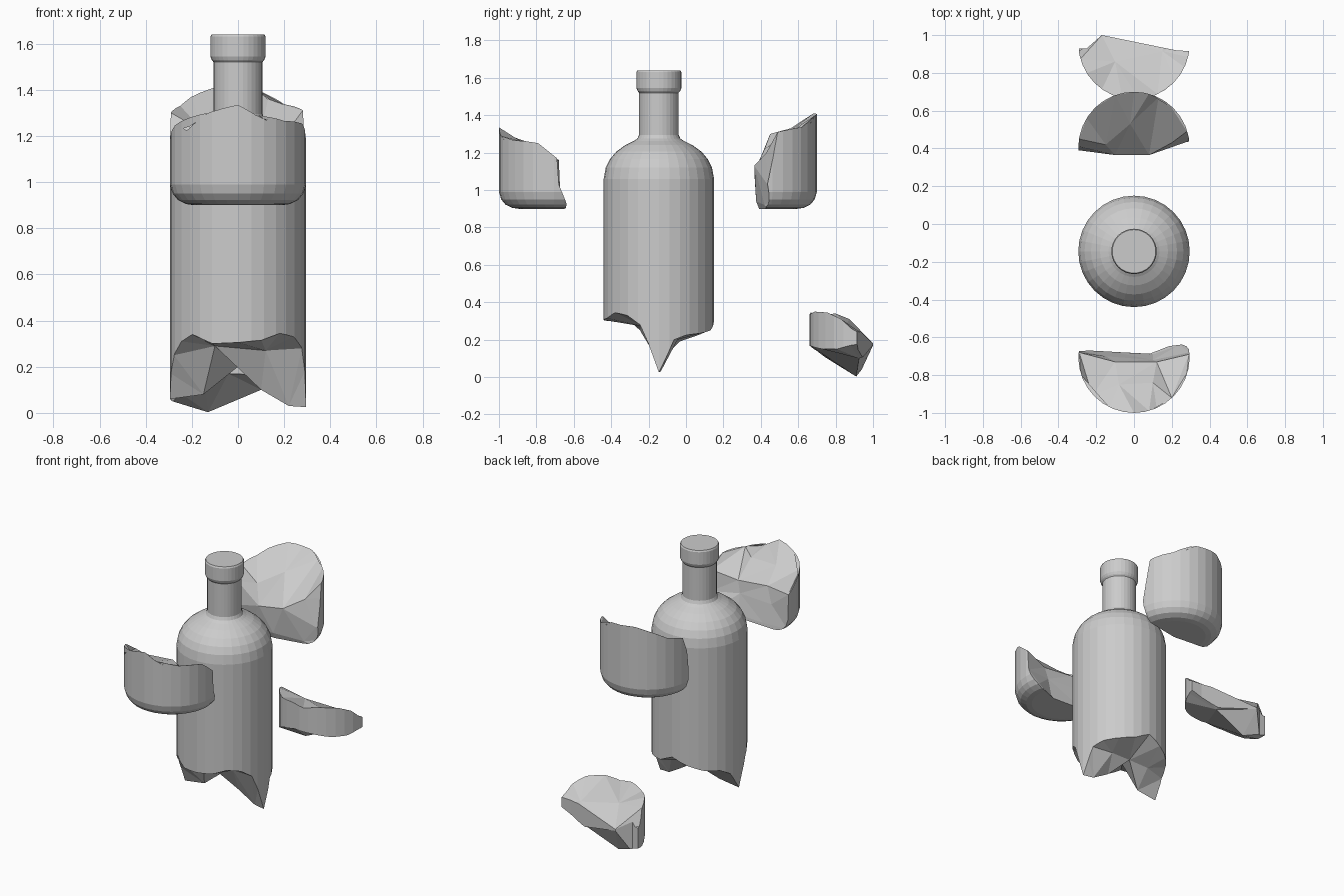
import bpy, bmesh
from math import cos, sin, radians, pi
from mathutils import Vector
from mathutils.geometry import delaunay_2d_cdt

R = 0.295


def lathe(name, profile, y, sides=32):
    """Revolve (radius, z) pairs into a closed solid centred at (0, y)."""
    bm = bmesh.new()
    rings = [[bm.verts.new((r * cos(2 * pi * i / sides), y + r * sin(2 * pi * i / sides), z))
              for i in range(sides)] for r, z in profile]
    for a, b in zip(rings, rings[1:]):
        for i in range(sides):
            j = (i + 1) % sides
            bm.faces.new((a[i], a[j], b[j], b[i]))
    bm.faces.new(rings[0][::-1])
    bm.faces.new(rings[-1])
    return finish(name, bm)


def finish(name, bm):
    bmesh.ops.recalc_face_normals(bm, faces=bm.faces[:])
    me = bpy.data.meshes.new(name)
    bm.to_mesh(me)
    bm.free()
    ob = bpy.data.objects.new(name, me)
    bpy.context.collection.objects.link(ob)
    return ob


def break_off(ob, points, axis, far):
    """Keep the part of ob between a jagged height surface and the level 'far'."""
    flat = [Vector((p[0], p[1])) for p in points]
    out = delaunay_2d_cdt(flat, [], [], 0, 1e-5)
    bm = bmesh.new()

    def place(a, b, h):
        return (a, b, h) if axis == 2 else (a, h, b)
    verts = [bm.verts.new(place(v.x, v.y, points[out[3][i][0]][2])) for i, v in enumerate(out[0])]
    for f in out[2]:
        bm.faces.new([verts[i] for i in f])
    ext = bmesh.ops.extrude_face_region(bm, geom=bm.faces[:], use_keep_orig=True)
    for v in ext["geom"]:
        if isinstance(v, bmesh.types.BMVert):
            v.co[axis] = far
    cutter = finish("fracture_cutter", bm)
    cutter.hide_render = True
    mod = ob.modifiers.new("break", 'BOOLEAN')
    mod.operation, mod.solver, mod.object = 'INTERSECT', 'EXACT', cutter
    bpy.context.view_layer.objects.active = ob
    bpy.ops.object.modifier_apply(modifier=mod.name)
    bpy.data.objects.remove(cutter)


def rim_points(rim, y, inner):
    """Polar rim heights carried outward, plus interior points around centre y."""
    pts = [(r * cos(radians(a)), y + r * sin(radians(a)), z) for a, z in rim for r in (R, 0.5)]
    return pts + [(x, y + dy, z) for x, dy, z in inner]


# Main bottle: body, shoulder, neck and stopper ring
bottle = lathe("bottle_upper", [
    (R, -0.1), (R, 1.06), (0.284, 1.12), (0.262, 1.165), (0.228, 1.205), (0.18, 1.24),
    (0.135, 1.262), (0.115, 1.275), (0.106, 1.295), (0.106, 1.52), (0.114, 1.53),
    (0.12, 1.545), (0.12, 1.63), (0.115, 1.64)], -0.145)
break_off(bottle, rim_points(
    [(0, .025), (9, .12), (16, .2), (30, .225), (50, .235), (70, .25), (90, .3), (110, .26),
     (130, .23), (150, .22), (165, .18), (180, .06), (190, .17), (200, .25), (214, .31),
     (228, .34), (248, .30), (270, .305), (290, .315), (308, .345), (325, .33), (340, .28),
     (349, .18)], -0.145,
    [(-.15, .0, .08), (.1, .01, .1), (.22, .01, .03), (-.1, -.09, .29), (.12, -.08, .27),
     (0, .1, .2), (-.14, .11, .19), (.14, .1, .2)]), 2, 2.0)

# Front half of the rounded base
base = [(0.19, .9), (0.225, .905), (0.26, .922), (0.283, .95), (R, .99), (R, 1.6)]
front = lathe("base_front_piece", base, -0.705)
break_off(front, [
    (-.5, .8, -.64), (0, .8, -.67), (.5, .8, -.6),
    (-.29, .93, -.67), (-.1, .92, -.68), (.1, .92, -.69), (.24, .93, -.64), (.5, .95, -.64),
    (-.5, 1.05, -.68), (-.15, 1.05, -.7), (.1, 1.05, -.72), (.29, 1.03, -.68), (.5, 1.05, -.67),
    (-.29, 1.16, -.68), (-.1, 1.15, -.73), (.12, 1.13, -.73), (.29, 1.17, -.69),
    (-.5, 1.21, -.72), (.5, 1.21, -.72), (-.28, 1.24, -.8), (-.22, 1.23, -.91),
    (-.08, 1.24, -.85), (.1, 1.25, -.84), (.28, 1.25, -.79), (.2, 1.265, -.92),
    (-.13, 1.3, -.97), (0, 1.335, -1.0), (.08, 1.29, -.99), (.12, 1.27, -.975),
    (-.5, 1.45, -1.4), (0, 1.45, -1.4), (.5, 1.45, -1.4)], 1, -1.6)

# Back half of the rounded base
back = lathe("base_back_piece", base, 0.405)
break_off(back, [
    (-.5, .8, .44), (0, .8, .43), (.5, .8, .5),
    (-.2, .92, .40), (0, .94, .375), (.2, .92, .42), (.29, .94, .45),
    (-.5, 1.0, .4), (-.29, 1.05, .39), (-.1, 1.1, .365), (.08, 1.13, .365), (.28, 1.03, .435),
    (.5, 1.1, .45), (-.29, 1.2, .41), (-.15, 1.22, .42), (.2, 1.2, .43), (.29, 1.22, .475),
    (-.02, 1.29, .53), (-.29, 1.3, .45), (-.25, 1.33, .56), (.28, 1.31, .49), (.2, 1.335, .615),
    (-.2, 1.37, .62), (-.1, 1.41, .682), (0, 1.405, .70), (.08, 1.4, .69), (.13, 1.36, .67),
    (-.5, 1.3, .46), (.5, 1.3, .5),
    (-.5, 1.5, 1.1), (0, 1.5, 1.1), (.5, 1.5, 1.1)], 1, 1.6)

# Wall shard lying behind: outer wall cut by an upper, a lower and a rear break
shard = lathe("wall_shard", [(R, -0.2), (R, 0.6)], 0.955)
break_off(shard, rim_points(
    [(0, .22), (188, .2), (196, .31), (212, .34), (235, .33), (258, .345), (275, .33),
     (295, .35), (318, .345), (335, .31), (346, .26), (90, .1), (45, .16), (135, .12)], .955,
    [(-.1, -.095, .285), (-.17, .045, .18), (.15, -.04, .25)]), 2, -0.5)
break_off(shard, rim_points(
    [(0, .18), (180, .06), (196, .05), (215, .08), (240, .14), (262, .17), (285, .165),
     (310, .15), (330, .15), (345, .17), (90, .2), (45, .2), (135, .12)], .955,
    [(-.13, -.045, .003), (-.17, .045, .17), (.1, -.03, .1)]), 2, 1.0)
break_off(shard, [(-.5, -.4, .93), (-.25, -.4, .93), (-.17, -.4, 1.0), (.22, -.4, .92), (.5, -.4, .9),
                  (-.5, .8, .93), (-.25, .8, .93), (-.17, .8, 1.0), (.22, .8, .92), (.5, .8, .9)],
          1, 0.3)
